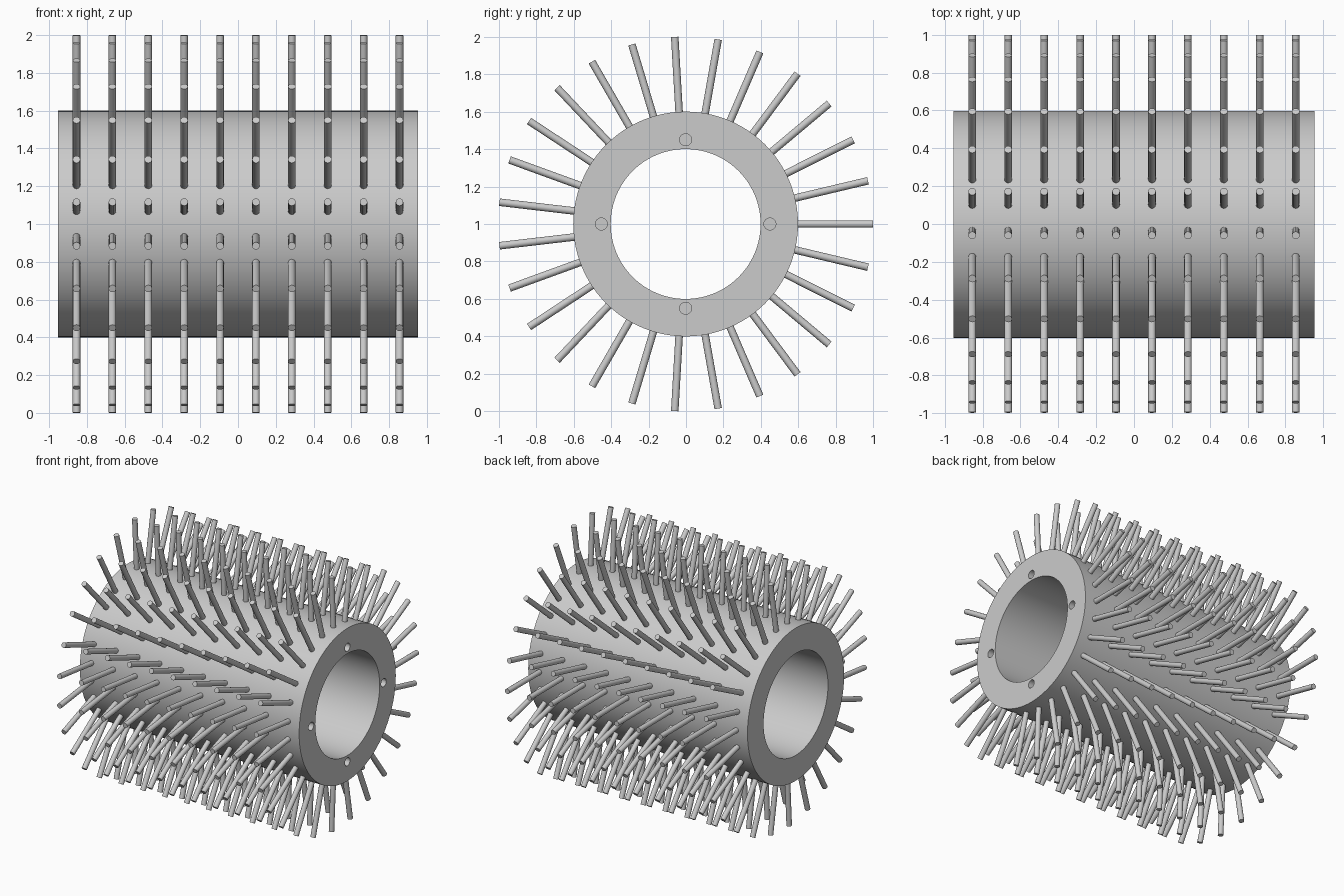
import bpy, bmesh, math
from mathutils import Matrix, Vector

AXIS = Vector((0, -0.002, 1))     # drum axis runs along x
HALF_LENGTH = 0.953
OUTER, INNER, TIP = 0.6, 0.4, 1.0005
ROWS, PINS, ROW_GAP = 10, 27, 0.19

if "Cube" in bpy.data.objects:
    bpy.data.objects.remove(bpy.data.objects["Cube"])

# Single flat colour
metal = bpy.data.materials.new("light_grey")
metal.use_nodes = True
GREY = (0.6, 0.6, 0.6, 1)
metal.diffuse_color = GREY
metal.node_tree.nodes["Principled BSDF"].inputs["Base Color"].default_value = GREY


def finish(bm, name):
    """Turn a bmesh into a mesh placed on the drum axis."""
    bmesh.ops.recalc_face_normals(bm, faces=bm.faces)
    mesh = bpy.data.meshes.new(name)
    bm.to_mesh(mesh)
    bm.free()
    mesh.materials.append(metal)
    return mesh


def place(name, mesh, x=0):
    obj = bpy.data.objects.new(name, mesh)
    obj.location = AXIS + Vector((x, 0, 0))
    bpy.context.collection.objects.link(obj)
    return obj


def select(obj):
    bpy.ops.object.select_all(action='DESELECT')
    obj.select_set(True)
    bpy.context.view_layer.objects.active = obj


def smooth(obj):
    select(obj)
    bpy.ops.object.shade_smooth_by_angle(angle=math.radians(35))


# Drum: rectangular wall section spun about the axis
bm = bmesh.new()
section = [bm.verts.new((x, 0, r)) for x, r in (
    (-HALF_LENGTH, INNER), (-HALF_LENGTH, OUTER),
    (HALF_LENGTH, OUTER), (HALF_LENGTH, INNER))]
edges = [bm.edges.new((section[i], section[(i + 1) % 4])) for i in range(4)]
bmesh.ops.spin(bm, geom=section + edges, axis=(1, 0, 0), cent=(0, 0, 0),
               angle=math.tau, steps=96, use_merge=True)
bmesh.ops.remove_doubles(bm, verts=bm.verts, dist=0.0001)
drum = place("drum", finish(bm, "drum"))

# Four blind bolt holes in the left end
bm = bmesh.new()
for i in range(4):
    turn = Matrix.Rotation(i * math.tau / 4, 4, 'X')
    shift = Matrix.Translation((HALF_LENGTH, 0, 0.45))
    bmesh.ops.create_cone(bm, cap_ends=True, segments=24, radius1=0.032,
                          radius2=0.032, depth=0.2,
                          matrix=turn @ shift @ Matrix.Rotation(math.pi / 2, 4, 'Y'))
cutter = place("bolt_hole_cutter", finish(bm, "bolt_hole_cutter"))
cutter.hide_render = True
cut = drum.modifiers.new("bolt_holes", 'BOOLEAN')
cut.operation, cut.solver, cut.object = 'DIFFERENCE', 'EXACT', cutter
select(drum)
bpy.ops.object.modifier_apply(modifier=cut.name)
bpy.data.objects.remove(cutter)
smooth(drum)

# One ring of radial pins, sharing its mesh across every row
bm = bmesh.new()
root = OUTER - 0.02
for i in range(PINS):
    # first pin points straight to the back (+y)
    turn = Matrix.Rotation(i * math.tau / PINS - math.pi / 2, 4, 'X')
    bmesh.ops.create_cone(bm, cap_ends=True, segments=16, radius1=0.02,
                          radius2=0.02, depth=TIP - root,
                          matrix=turn @ Matrix.Translation((0, 0, (TIP + root) / 2)))
ring = finish(bm, "pin_ring")
for row in range(ROWS):
    obj = place(f"pin_ring_{row + 1}", ring, (row - (ROWS - 1) / 2) * ROW_GAP)
smooth(obj)
